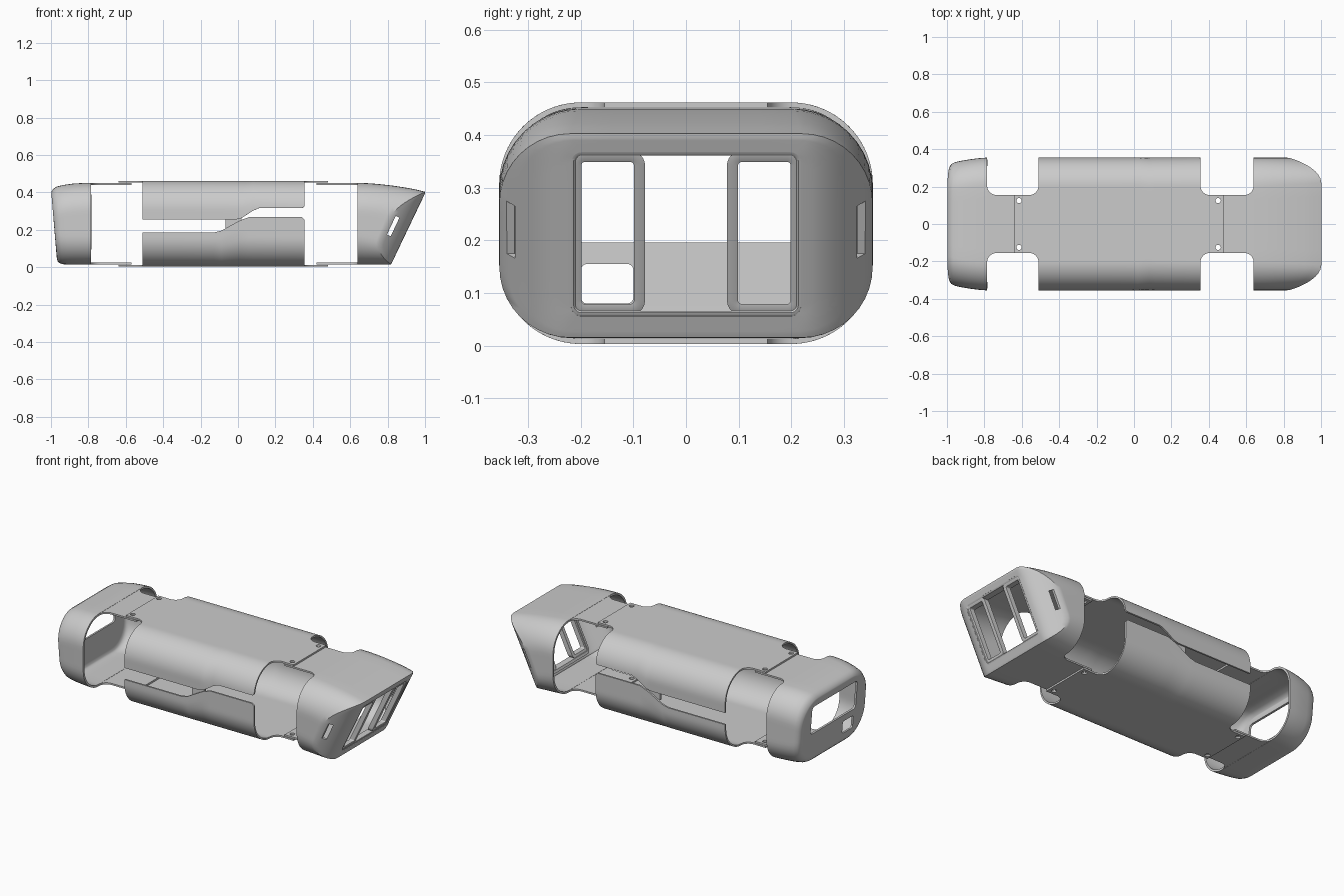
import bpy, bmesh, math
from math import pi, sin, cos, sqrt

if "Cube" in bpy.data.objects:
    bpy.data.objects.remove(bpy.data.objects["Cube"])


def new_obj(name, bm):
    bmesh.ops.recalc_face_normals(bm, faces=bm.faces)
    me = bpy.data.meshes.new(name)
    bm.to_mesh(me)
    bm.free()
    ob = bpy.data.objects.new(name, me)
    bpy.context.collection.objects.link(ob)
    return ob


def finish(ob, thick=0, cutters=()):
    bpy.ops.object.select_all(action='DESELECT')
    ob.select_set(True)
    bpy.context.view_layer.objects.active = ob
    if thick:
        m = ob.modifiers.new("wall", 'SOLIDIFY')
        m.thickness, m.offset = thick, 0
        bpy.ops.object.modifier_apply(modifier=m.name)
    for c in cutters:
        m = ob.modifiers.new("cut", 'BOOLEAN')
        m.operation, m.solver, m.object = 'DIFFERENCE', 'EXACT', c
        bpy.ops.object.modifier_apply(modifier=m.name)
    bpy.ops.object.shade_smooth_by_angle(angle=math.radians(35))


def grid(name, rows, ring=False, wrap_rows=False):
    bm = bmesh.new()
    vs = [[bm.verts.new(p) for p in r] for r in rows]
    if wrap_rows:
        vs.append(vs[0])
    n = len(rows[0])
    for a, b in zip(vs, vs[1:]):
        for i in range(n if ring else n - 1):
            j = (i + 1) % n
            bm.faces.new((a[i], a[j], b[j], b[i]))
    return new_obj(name, bm)


def rrect(y0, y1, z0, z1, r, n=10, m=6):
    """Rounded rectangle in (y, z), always the same point count."""
    corners = [(y1 - r, z1 - r), (y0 + r, z1 - r), (y0 + r, z0 + r), (y1 - r, z0 + r)]
    arcs = [[(cy + r * cos((q + i / n) * pi / 2), cz + r * sin((q + i / n) * pi / 2))
             for i in range(n + 1)] for q, (cy, cz) in enumerate(corners)]
    pts = []
    for q in range(4):
        pts += arcs[q]
        (ay, az), (by, bz) = arcs[q][-1], arcs[(q + 1) % 4][0]
        pts += [(ay + (by - ay) * i / m, az + (bz - az) * i / m) for i in range(1, m)]
    return pts


def box(name, loc, size, rot_y=0):
    bm = bmesh.new()
    bmesh.ops.create_cube(bm, size=1)
    for v in bm.verts:
        v.co = [c * s for c, s in zip(v.co, size)]
    ob = new_obj(name, bm)
    ob.location, ob.rotation_euler = loc, (0, rot_y, 0)
    return ob


# --- cutters -------------------------------------------------------------
bm = bmesh.new()
for x in (-0.615, 0.45):
    for y in (-0.125, 0.125):
        g = bmesh.ops.create_cone(bm, cap_ends=True, segments=20, radius1=0.014,
                                  radius2=0.014, depth=0.7)
        bmesh.ops.translate(bm, verts=g['verts'], vec=(x, y, 0.23))
holes = new_obj("screw_hole_cutter", bm)
slots = [box("slot_cutter", (0.83, s * 0.33, 0.22), (0.022, 0.09, 0.11), 0.44) for s in (-1, 1)]
prism = rrect(-0.2, -0.1, 0.08, 0.155, 0.012)
bm = bmesh.new()
ends = [[bm.verts.new((x, y, z)) for y, z in prism] for x in (-1.1, -0.9)]
for e in ends:
    bm.faces.new(e)
for i in range(len(prism)):
    j = (i + 1) % len(prism)
    bm.faces.new((ends[0][i], ends[0][j], ends[1][j], ends[1][i]))
port = new_obj("port_cutter", bm)
cutters = [holes, port] + slots
for c in cutters:
    c.hide_render = True
    c.hide_set(True)

# --- middle shells: upper and lower half, wrapped around the sides --------
R, HW, T = 0.15, 0.35, 0.01
FLAT = HW - R
ARC = R * pi / 2


def shell_point(s, x, zflat, d):
    """Point at arc length s from the centreline; d is -1 for top, 1 for bottom."""
    a, sg = abs(s), math.copysign(1, s)
    if a < FLAT:
        return (x, s, zflat)
    if a < FLAT + ARC:
        t = (a - FLAT) / R
        return (x, sg * (FLAT + R * sin(t)), zflat + d * R * (1 - cos(t)))
    return (x, sg * HW, zflat + d * (R + a - FLAT - ARC))


def shell(name, zflat, d, edge):
    rows = []
    for x, zc in edge:
        lim = FLAT + ARC + d * (zc - zflat) - R
        rows.append([shell_point(lim * (i / 36 - 1), x, zflat, d) for i in range(73)])
    finish(grid(name, rows), T)


shell("upper_shell", 0.457, -1, [(-0.51, 0.255), (-0.25, 0.255), (-0.01, 0.255), (0.02, 0.263),
                                 (0.08, 0.302), (0.115, 0.317), (0.345, 0.317), (0.355, 0.325)])
shell("lower_shell", 0.008, 1, [(-0.51, 0.185), (-0.3, 0.185), (-0.13, 0.185), (-0.09, 0.195),
                                (0.01, 0.25), (0.06, 0.268), (0.34, 0.268), (0.355, 0.255)])
for s, side in ((-1, "front"), (1, "rear")):
    box("latch_tab_" + side, (-0.025, s * 0.338, 0.255), (0.085, 0.012, 0.09))


# --- joining straps: narrow tongues with filleted roots -------------------
def strap(name, tip, root, z, r=0.055, w=0.155):
    sg = 1 if tip > root else -1
    rows = [[(tip, w * (i / 6 - 1), z) for i in range(13)]]
    for k in range(13):
        d = r * (1 - cos((12 - k) / 12 * pi / 2))
        hw = w + r - sqrt(max(0, r * r - (r - d) ** 2))
        rows.append([(root + sg * d, hw * (i / 6 - 1), z) for i in range(13)])
    finish(grid(name, rows), T, [holes])


for part, tip, root, zs in (("shell_strap_left", -0.64, -0.51, (0.457, 0.008)),
                            ("shell_strap_right", 0.48, 0.355, (0.457, 0.008)),
                            ("tail_strap", -0.57, -0.785, (0.445, 0.02)),
                            ("nose_strap", 0.42, 0.64, (0.445, 0.02))):
    for z, lvl in zip(zs, ("upper", "lower")):
        strap(part + "_" + lvl, tip, root, z, 0.05)


# --- end caps: lofted sleeve, then a face running in to an opening --------
def cap(name, rows, opening, face_x, cuts):
    per = rows[-1]
    for f in (0.12, 0.25, 0.4, 0.55, 0.7, 0.85, 1):
        loop = []
        for (x, y, z), (oy, oz) in zip(per, opening):
            ny, nz = y + (oy - y) * f, z + (oz - z) * f
            loop.append((face_x(ny, nz), ny, nz))
        rows.append(loop)
    finish(grid(name, rows, ring=True), 0.012, cuts)


# nose: raked front with swept-back cheeks
def nose_plane(z):
    return 0.812 + 0.184 * (z - 0.015) / 0.385


def nose_x(y, z):
    return nose_plane(z) - 0.13 * (max(0, abs(y) - 0.22) / 0.135) ** 2


rows = []
for k in range(9):
    t = k / 8
    sec = rrect(-0.349, 0.349, 0.02, 0.445 - 0.045 * t ** 1.6, 0.15 - 0.02 * t)
    rows.append([(0.64 + t * (nose_x(y, z) - 0.64), y, z) for y, z in sec])
cap("nose_cap", rows, rrect(-0.218, 0.218, 0.058, 0.37, 0.02), nose_x, slots)


# tail: slightly tapered with a rounded rim and a wide window
def tail_x(y, z):
    return -0.994 + 0.035 * (1 - z / 0.42)


rows = []
for xs, hw, z0, z1 in ((-0.785, 0.349, 0.02, 0.445), (-0.83, 0.346, 0.02, 0.444),
                       (-0.88, 0.34, 0.02, 0.441), (-0.93, 0.332, 0.02, 0.434),
                       (-0.965, 0.325, 0.022, 0.426), (-0.983, 0.317, 0.027, 0.416),
                       (-0.992, 0.306, 0.036, 0.404)):
    w = (-0.785 - xs) / 0.207
    rows.append([(xs + 0.035 * w * (1 - z / 0.42), y, z)
                 for y, z in rrect(-hw, hw, z0, z1, 0.145)])
cap("tail_cap", rows, rrect(-0.215, 0.215, 0.195, 0.365, 0.02), tail_x, [port])


# --- nose frames: one rim around the opening and two window frames --------
def frame(name, y0, y1, z0, z1, w, r, front, back):
    rows = []
    for inset, off in ((0, -back), (0, front * 0.5), (w * 0.25, front), (w * 0.75, front),
                       (w, front * 0.5), (w, -back)):
        sec = rrect(y0 + inset, y1 - inset, z0 + inset, z1 - inset, max(0.006, r - inset))
        rows.append([(nose_plane(z) + off, y, z) for y, z in sec])
    finish(grid(name, rows, ring=True, wrap_rows=True))


frame("opening_rim", -0.224, 0.224, 0.052, 0.375, 0.014, 0.025, 0.006, 0.035)
frame("window_frame_left", -0.22, -0.078, 0.058, 0.37, 0.021, 0.028, 0.003, 0.03)
frame("window_frame_right", 0.078, 0.22, 0.058, 0.37, 0.021, 0.028, 0.003, 0.03)
